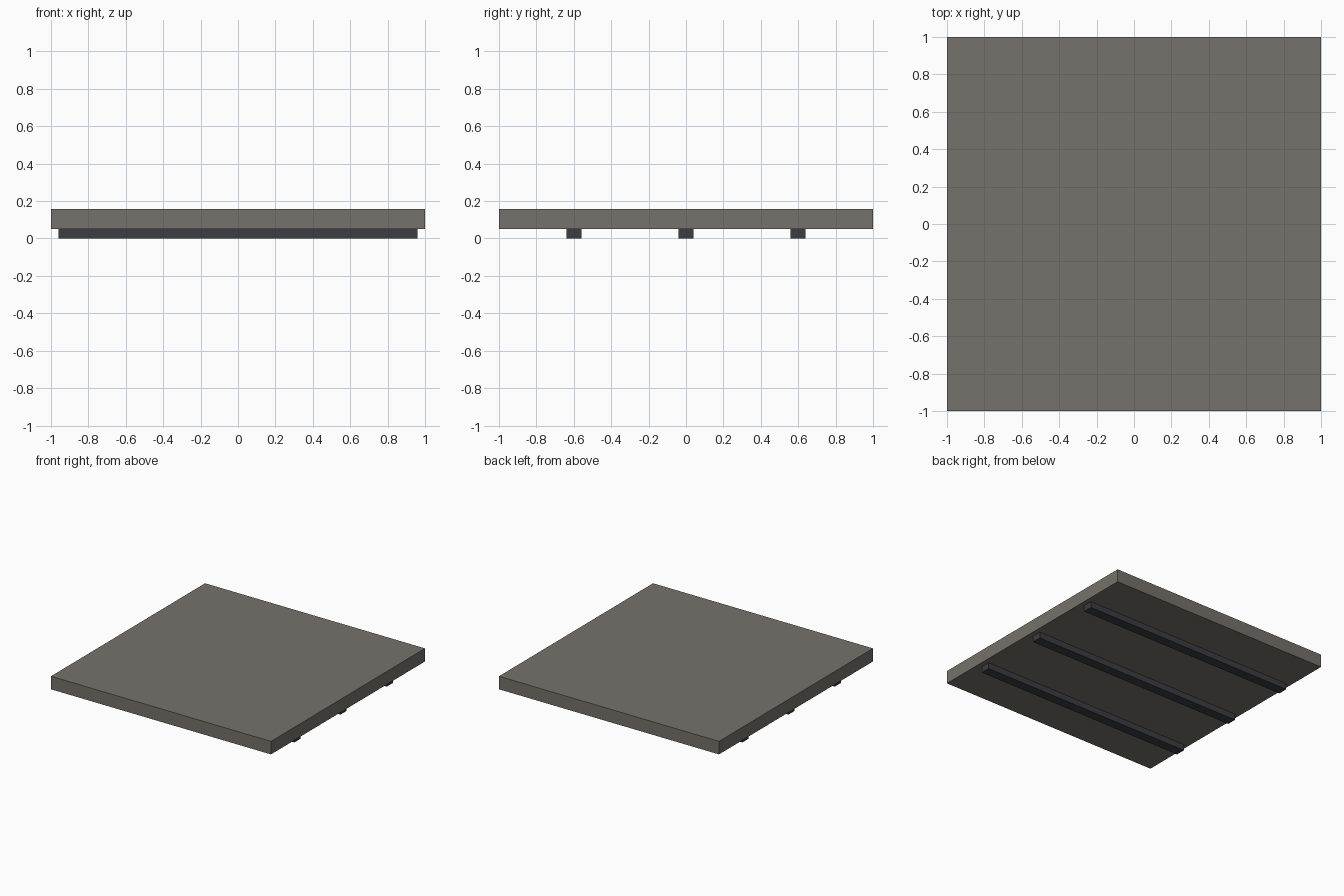
import bpy

cube = bpy.data.objects.get("Cube")
if cube:
    bpy.data.objects.remove(cube, do_unlink=True)


def material(name, rgb):
    mat = bpy.data.materials.new(name)
    mat.use_nodes = True
    color = (*rgb, 1)
    mat.diffuse_color = color
    mat.node_tree.nodes["Principled BSDF"].inputs["Base Color"].default_value = color
    return mat


def box(name, size, center, mat):
    bpy.ops.mesh.primitive_cube_add(size=1, location=center)
    obj = bpy.context.object
    obj.name = name
    obj.scale = size
    bpy.ops.object.transform_apply(location=False, rotation=False, scale=True)
    obj.data.materials.append(mat)
    return obj


stone = material("warm grey stone", (0.18, 0.167, 0.147))
steel = material("dark steel", (0.045, 0.046, 0.055))

BEAM_HEIGHT = 0.05
SLAB_HEIGHT = 0.107

# Floor slab
box("floor_slab", (2, 2, SLAB_HEIGHT), (0, 0, BEAM_HEIGHT + SLAB_HEIGHT / 2), stone)

# Support beams under the slab
for place, y in (("front", -0.6), ("middle", 0), ("back", 0.6)):
    box(place + "_beam", (1.92, 0.08, BEAM_HEIGHT), (0, y, BEAM_HEIGHT / 2), steel)
